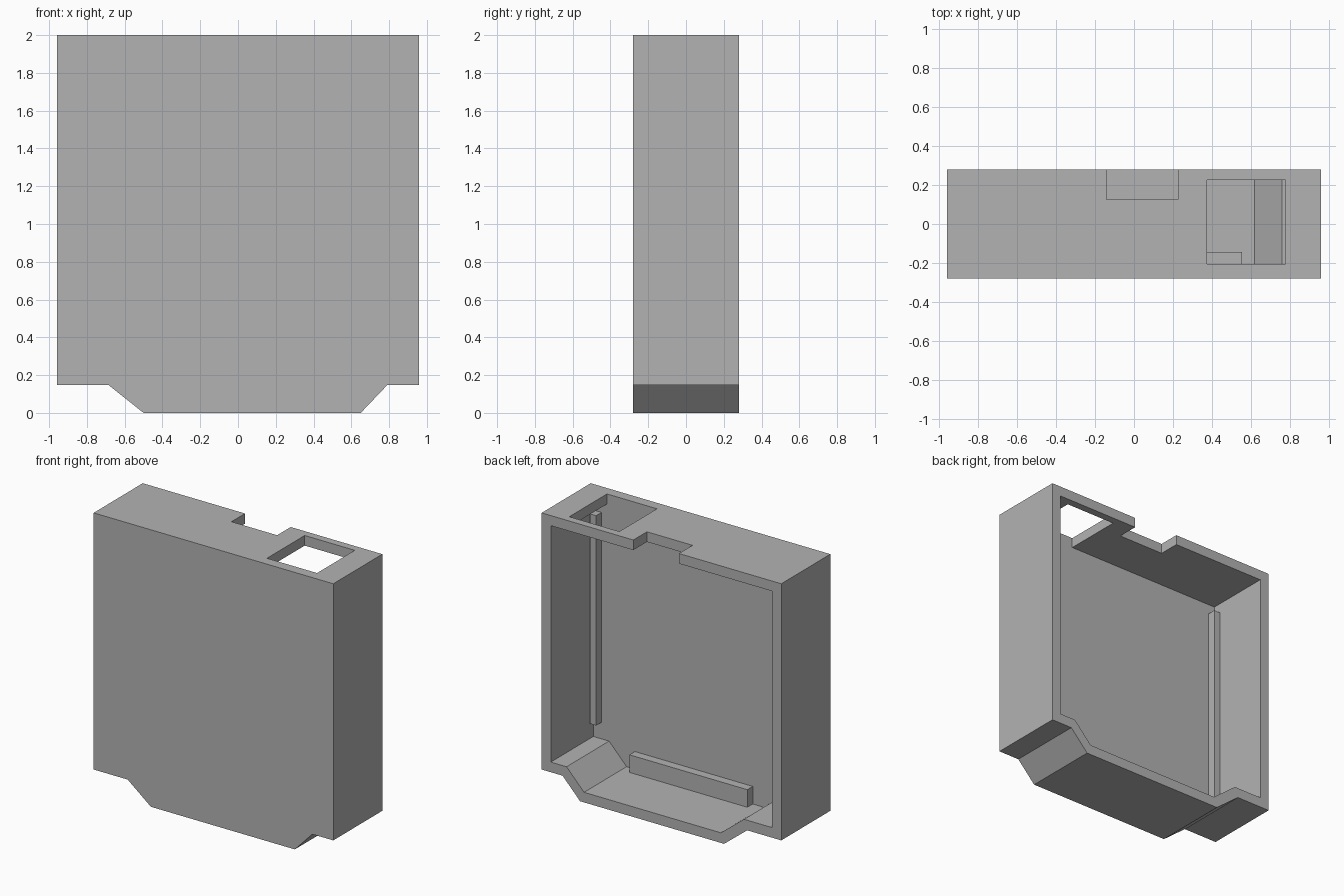
import bpy
import bmesh

old = bpy.data.objects.get("Cube")
if old:
    bpy.data.objects.remove(old, do_unlink=True)

GREY = (0.45, 0.45, 0.45)
grey = bpy.data.materials.new("plain grey")
grey.use_nodes = True
grey.diffuse_color = (*GREY, 1)
grey.node_tree.nodes["Principled BSDF"].inputs["Base Color"].default_value = (*GREY, 1)

FRONT, BACK = -0.28, 0.28
PANEL = -0.205    # inner face of the front panel
WALL = 0.073


def prism(name, profile, y0, y1):
    """Extrude an x-z outline from y0 to y1."""
    bm = bmesh.new()
    face = bm.faces.new([bm.verts.new((x, y0, z)) for x, z in profile])
    moved = bmesh.ops.extrude_face_region(bm, geom=[face])["geom"]
    verts = [v for v in moved if isinstance(v, bmesh.types.BMVert)]
    bmesh.ops.translate(bm, verts=verts, vec=(0, y1 - y0, 0))
    bmesh.ops.recalc_face_normals(bm, faces=bm.faces)
    mesh = bpy.data.meshes.new(name)
    bm.to_mesh(mesh)
    bm.free()
    mesh.materials.append(grey)
    obj = bpy.data.objects.new(name, mesh)
    bpy.context.collection.objects.link(obj)
    return obj


def box(name, x0, x1, y0, y1, z0, z1):
    return prism(name, [(x0, z0), (x1, z0), (x1, z1), (x0, z1)], y0, y1)


def cut(target, cutter):
    """Subtract the cutter, then remove it."""
    cutter.hide_render = True
    mod = target.modifiers.new("cut", "BOOLEAN")
    mod.operation = "DIFFERENCE"
    mod.solver = "EXACT"
    mod.object = cutter
    bpy.context.view_layer.objects.active = target
    bpy.ops.object.modifier_apply(modifier=mod.name)
    bpy.data.objects.remove(cutter, do_unlink=True)


# Housing: a shallow tray with a stepped bottom, open at the back
outer = [(-0.957, 2), (-0.957, 0.147), (-0.685, 0.147), (-0.5, 0),
         (0.65, 0), (0.79, 0.147), (0.957, 0.147), (0.957, 2)]
side, top, step = 0.957 - WALL, 2 - WALL, 0.147 + WALL
inner = [(-side, top), (-side, step), (-0.659, step), (-0.474, WALL),
         (0.618, WALL), (0.758, step), (side, step), (side, top)]
housing = prism("housing", outer, FRONT, BACK)
cut(housing, prism("cavity_cutter", inner, PANEL, BACK + 0.1))

# Openings in the top wall
cut(housing, box("window_cutter", 0.375, 0.775, PANEL, 0.225, 1.85, 2.1))
cut(housing, box("notch_cutter", -0.14, 0.225, 0.125, BACK + 0.1, 1.85, 2.1))

# Ribs standing on the inside of the front panel
RIB = -0.143
box("left_rail", 0.818, 0.868, PANEL, RIB, 0.34, 1.855)
box("right_rail", -side, -0.832, PANEL, RIB, 0.34, 1.855)
box("bottom_rib", -0.39, 0.552, PANEL, RIB, WALL, 0.2)
